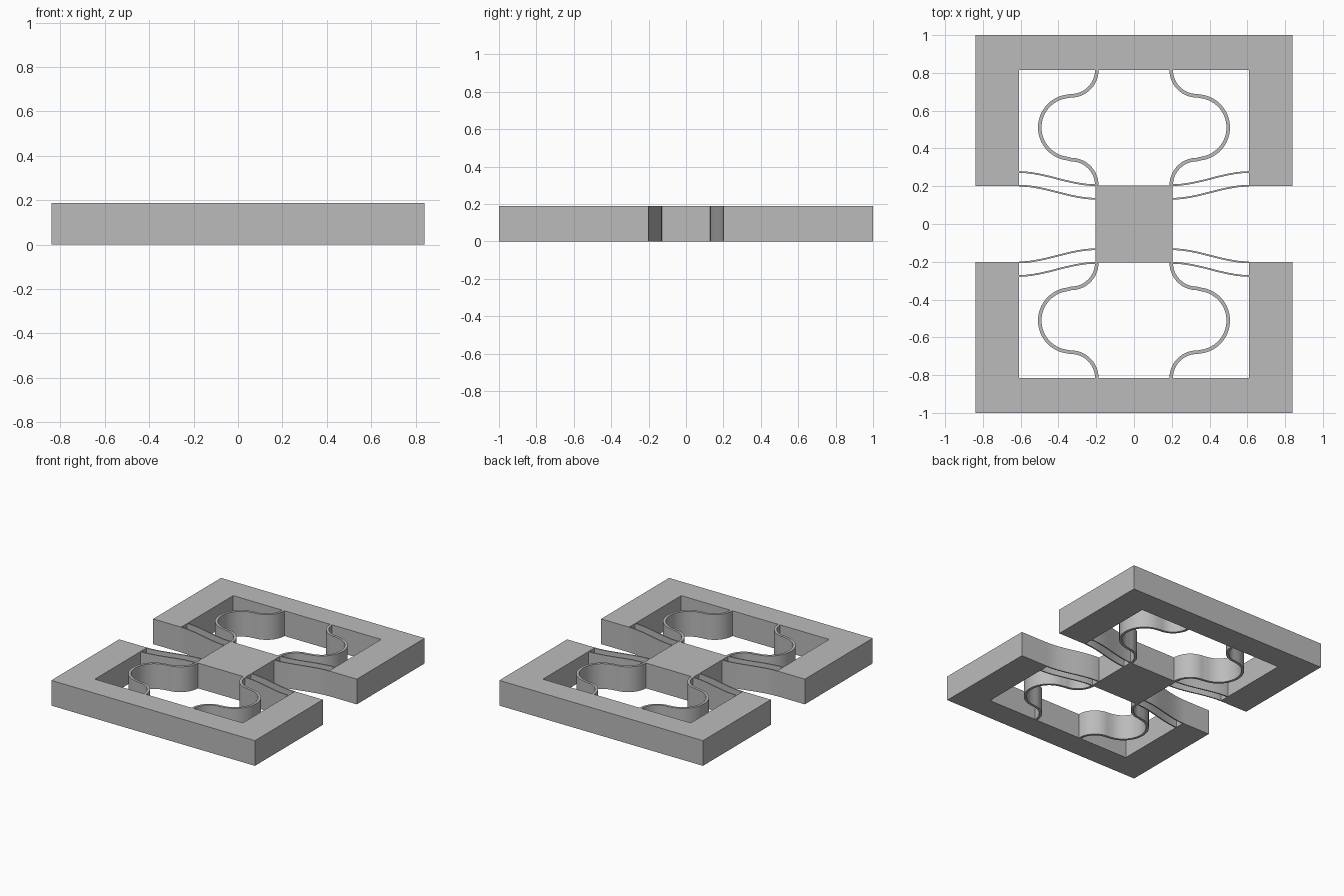
import bpy
import bmesh
import math
from mathutils import Vector

HEIGHT = 0.188

cube = bpy.data.objects.get("Cube")
if cube:
    bpy.data.objects.remove(cube, do_unlink=True)

grey = bpy.data.materials.new("plain grey")
grey.use_nodes = True
grey.diffuse_color = (0.5, 0.5, 0.5, 1)
grey.node_tree.nodes["Principled BSDF"].inputs["Base Color"].default_value = (0.5, 0.5, 0.5, 1)


def extrude_outline(name, outline, mirror=(False, False), smooth=False):
    """Extrude a flat outline up to the full height, mirrored across x and/or y."""
    bm = bmesh.new()
    base = bm.faces.new([bm.verts.new((x, y, 0)) for x, y in outline])
    result = bmesh.ops.extrude_face_region(bm, geom=[base], use_keep_orig=True)
    top = [v for v in result["geom"] if isinstance(v, bmesh.types.BMVert)]
    bmesh.ops.translate(bm, verts=top, vec=(0, 0, HEIGHT))
    bmesh.ops.recalc_face_normals(bm, faces=bm.faces[:])
    mesh = bpy.data.meshes.new(name)
    bm.to_mesh(mesh)
    bm.free()
    mesh.materials.append(grey)
    obj = bpy.data.objects.new(name, mesh)
    bpy.context.collection.objects.link(obj)
    if smooth:
        bpy.ops.object.select_all(action="DESELECT")
        obj.select_set(True)
        bpy.context.view_layer.objects.active = obj
        bpy.ops.object.shade_smooth_by_angle(angle=math.radians(35))
    if any(mirror):
        mod = obj.modifiers.new("Mirror", "MIRROR")
        mod.use_axis = (mirror[0], mirror[1], False)
        mod.use_mirror_merge = False
    return obj


def ribbon(path, thickness):
    """Closed outline of a strip of constant thickness along a path."""
    pts = [Vector(p) for p in path]
    left, right = [], []
    for i, p in enumerate(pts):
        d = (pts[min(i + 1, len(pts) - 1)] - pts[max(i - 1, 0)]).normalized()
        side = Vector((-d.y, d.x)) * thickness / 2
        left.append(p + side)
        right.append(p - side)
    return left + right[::-1]


def arc(cx, cy, radius, start, end, steps):
    angles = [math.radians(start + (end - start) * i / steps) for i in range(steps + 1)]
    return [(cx + radius * math.cos(a), cy + radius * math.sin(a)) for a in angles]


# Central moving block
B = 0.205
extrude_outline("center_block", [(-B, -B), (B, -B), (B, B), (-B, B)])

# Two facing U-shaped frames
W, IN, LOW, CROSS = 0.84, 0.61, 0.2, 0.815
extrude_outline("u_frame", [(-W, LOW), (-IN, LOW), (-IN, CROSS), (IN, CROSS),
                            (IN, LOW), (W, LOW), (W, 1), (-W, 1)], (False, True))

# Four looping springs joining the frames to the block
CX, BEND, LOOP = 0.333, 0.136, 0.166
spring = (arc(CX, CROSS, BEND, 180, 270, 14)
          + arc(CX, 0.511, LOOP, 90, -90, 32)[1:-1]
          + arc(CX, B, BEND, 90, 180, 14))
extrude_outline("loop_spring", ribbon(spring, 0.019), (True, True), True)

# Paired thin flexures with an S-shaped sweep
for name, y in (("outer_flexure", 0.206), ("inner_flexure", 0.134)):
    steps = [i / 20 for i in range(21)]
    path = [(B + (IN - B) * t, y + 0.069 * t * t * (3 - 2 * t)) for t in steps]
    extrude_outline(name, ribbon(path, 0.009), (True, True), True)
